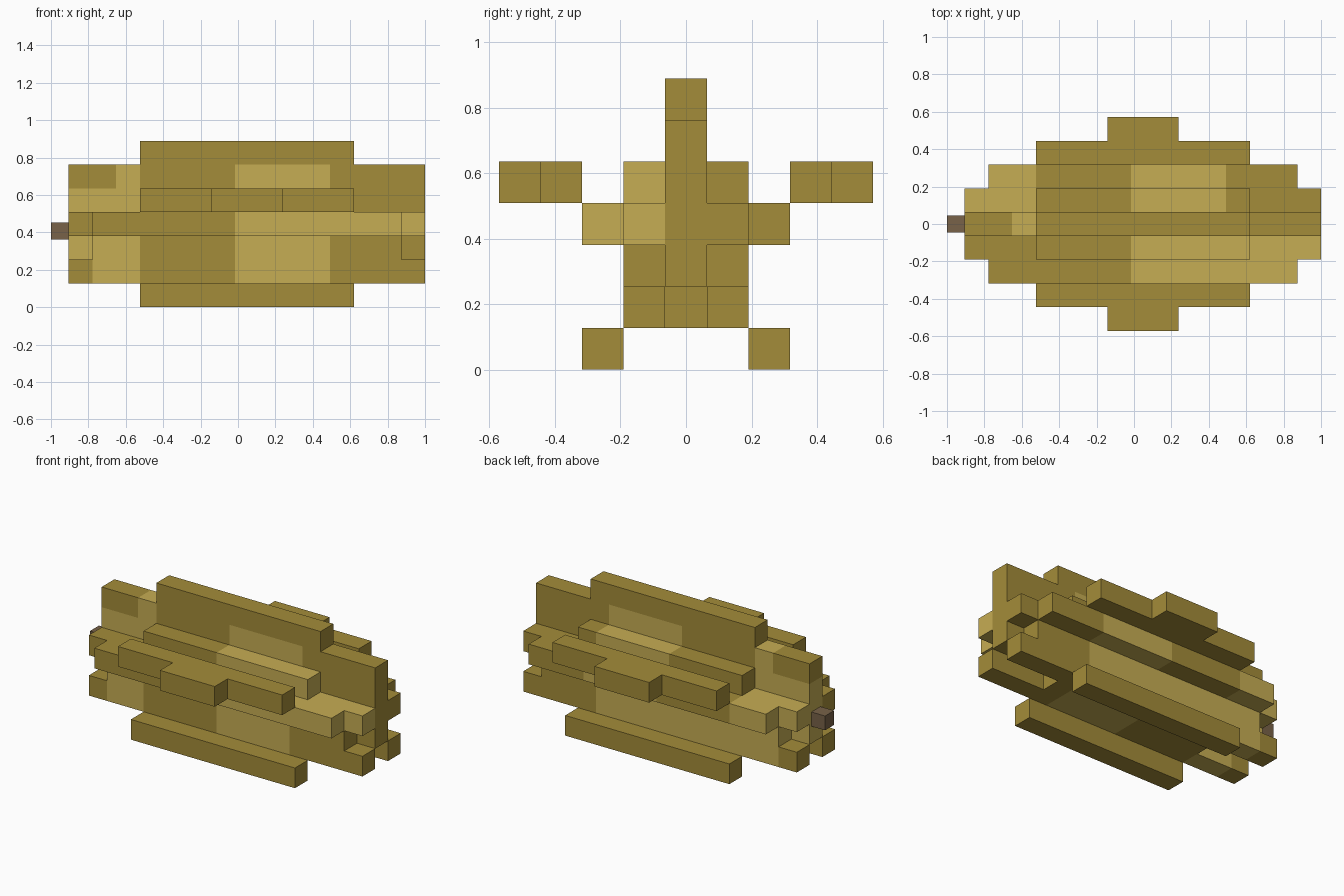
import bpy, bmesh

if "Cube" in bpy.data.objects:
    bpy.data.objects.remove(bpy.data.objects["Cube"])

U = 0.127          # edge of one building block
X0 = -0.905        # left end of the blade


def material(name, rgb):
    m = bpy.data.materials.new(name)
    m.diffuse_color = (*rgb, 1)
    m.use_nodes = True
    m.node_tree.nodes["Principled BSDF"].inputs["Base Color"].default_value = m.diffuse_color
    return m


MATS = [material("dark_olive", (0.371, 0.262, 0.041)),
        material("light_olive", (0.565, 0.418, 0.087)),
        material("stem_brown", (0.188, 0.122, 0.065))]

# Light stretches along x, in blocks; everything else is dark
PLAIN = []
BANDS = [(0, 3), (7, 11)]
FIN_TOP = [(2, 3), (7, 11)]
FRONT = [(7, 15)]
LOW_FRONT = [(1, 3), (7, 11)]
LOW_BACK = [(1, 11)]

# part: rows of (y index, z index, x start, x end, light stretches)
PARTS = {
    "centre_fin": [(0, 6, 3, 12, PLAIN), (0, 5, 0, 15, FIN_TOP),
                   (0, 4, 0, 15, BANDS)],
    "core": [(0, 3, 0, 15, BANDS), (0, 2, 0, 15, BANDS), (0, 1, 3, 12, BANDS)],
    "front_shoulder": [(-1, 4, 3, 12, FRONT), (-1, 3, 0, 15, FRONT),
                       (-2, 3, 1, 14, FRONT)],
    "back_shoulder": [(1, 4, 3, 12, BANDS), (1, 3, 0, 15, BANDS),
                      (2, 3, 1, 14, BANDS)],
    "front_lower_body": [(-1, 2, 1, 14, LOW_FRONT), (-1, 1, 0, 15, LOW_FRONT)],
    "back_lower_body": [(1, 2, 1, 14, LOW_BACK), (1, 1, 0, 15, LOW_BACK)],
}
for side, s in (("front", -1), ("back", 1)):
    PARTS[side + "_wing"] = [(3 * s, 4, 3, 12, PLAIN), (4 * s, 4, 6, 9, PLAIN)]
    PARTS[side + "_foot"] = [(2 * s, 0, 3, 12, PLAIN)]


def cells_of(rows):
    return {(i, j, k): int(any(a <= i < b for a, b in light))
            for j, k, x0, x1, light in rows for i in range(x0, x1)}


CELLS = {name: cells_of(rows) for name, rows in PARTS.items()}
FILLED = set().union(*CELLS.values())


def finish(name, bm):
    mesh = bpy.data.meshes.new(name)
    bm.to_mesh(mesh)
    bm.free()
    for m in MATS:
        mesh.materials.append(m)
    bpy.context.collection.objects.link(bpy.data.objects.new(name, mesh))


def build(name, cells):
    """Skin the blocks of a part, leaving out faces against other blocks."""
    bm = bmesh.new()
    for cell, colour in cells.items():
        centre = (X0 + (cell[0] + 0.5) * U, cell[1] * U, (cell[2] + 0.5) * U)
        for axis in range(3):
            b, c = (axis + 1) % 3, (axis + 2) % 3
            for s in (-1, 1):
                near = list(cell)
                near[axis] += s
                if tuple(near) in FILLED:
                    continue
                corners = []
                for p, q in ((-1, -1), (1, -1), (1, 1), (-1, 1))[::s]:
                    v = list(centre)
                    v[axis] += s * U / 2
                    v[b] += p * U / 2
                    v[c] += q * U / 2
                    corners.append(bm.verts.new(v))
                bm.faces.new(corners).material_index = colour
    bmesh.ops.remove_doubles(bm, verts=bm.verts, dist=0.001)
    bmesh.ops.dissolve_limit(bm, angle_limit=0.01, verts=bm.verts,
                             edges=bm.edges, delimit={'MATERIAL'})
    finish(name, bm)


for part, cells in CELLS.items():
    build(part, cells)

# Stem stub at the left end
bm = bmesh.new()
bmesh.ops.create_cube(bm, size=1)
for v in bm.verts:
    v.co = (-0.9525 + v.co.x * 0.095, v.co.y * 0.09, 0.407 + v.co.z * 0.09)
for f in bm.faces:
    f.material_index = 2
finish("stem", bm)
